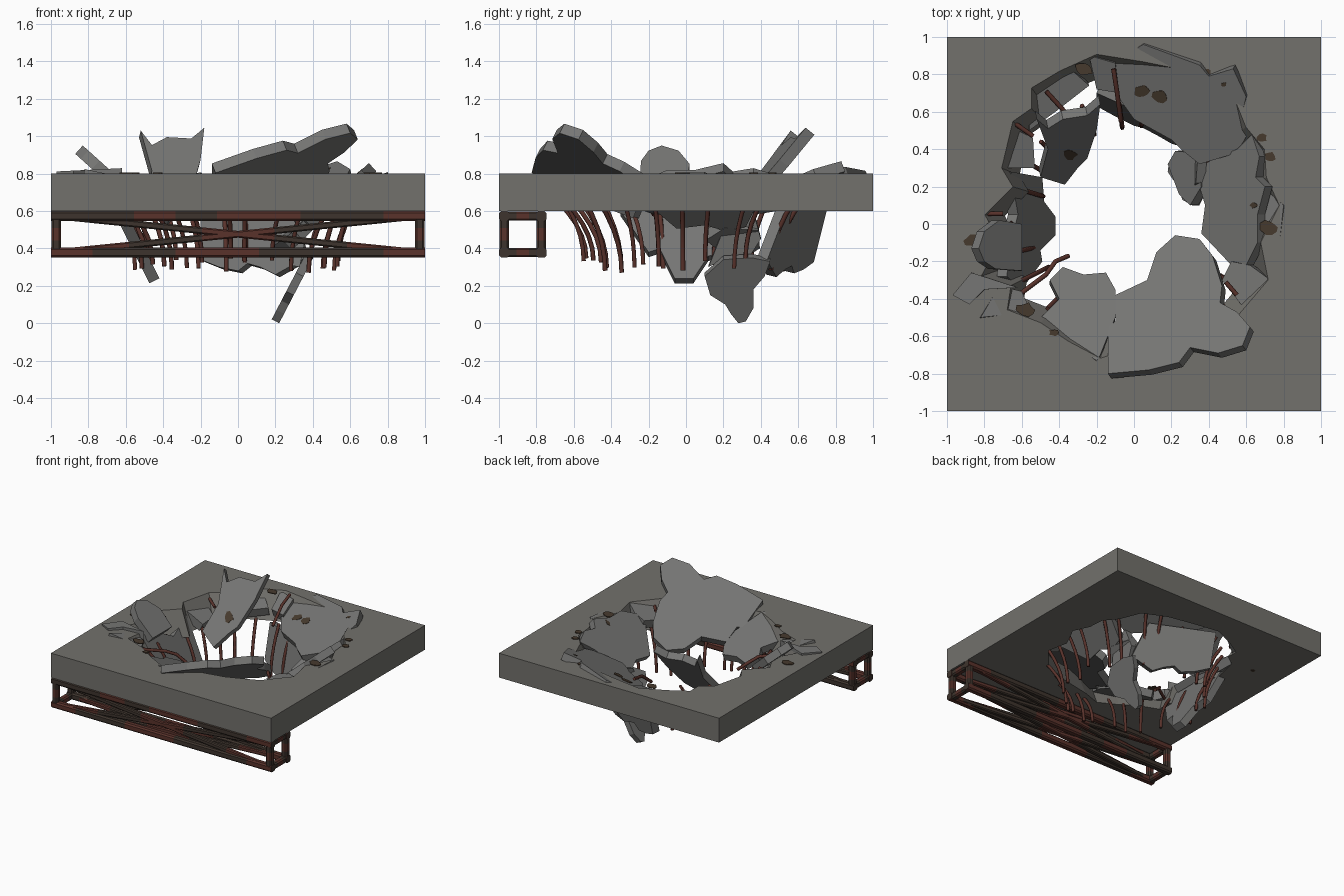
import bpy, bmesh, math, random
from mathutils import Vector

if "Cube" in bpy.data.objects:
    bpy.data.objects.remove(bpy.data.objects["Cube"])

random.seed(4)


def material(name, r, g, b):
    m = bpy.data.materials.new(name)
    m.diffuse_color = (r, g, b, 1)
    m.use_nodes = True
    m.node_tree.nodes["Principled BSDF"].inputs["Base Color"].default_value = m.diffuse_color
    return m


SLAB = material("slab concrete", 0.17, 0.165, 0.15)
CHUNK = material("broken concrete", 0.18, 0.18, 0.175)
RUST = material("red rust", 0.10, 0.032, 0.024)
STEEL = material("dark steel", 0.048, 0.034, 0.026)
STAIN = material("brown stain", 0.062, 0.042, 0.027)


def finish(bm, name, *mats):
    bmesh.ops.recalc_face_normals(bm, faces=bm.faces[:])
    me = bpy.data.meshes.new(name)
    bm.to_mesh(me)
    bm.free()
    for m in mats:
        me.materials.append(m)
    ob = bpy.data.objects.new(name, me)
    bpy.context.collection.objects.link(ob)
    return ob


def prism(name, bottom, top, mat):
    bm = bmesh.new()
    lo = [bm.verts.new(p) for p in bottom]
    hi = [bm.verts.new(p) for p in top]
    bm.faces.new(lo[::-1])
    bm.faces.new(hi)
    n = len(lo)
    for i in range(n):
        j = (i + 1) % n
        bm.faces.new((lo[i], lo[j], hi[j], hi[i]))
    return finish(bm, name, mat)


def plate(name, pts, fn, t=0.06, mat=CHUNK):
    """Flat outline laid on the plane fn(u, v), thickened below it."""
    o = Vector(fn(0, 0))
    n = (Vector(fn(1, 0)) - o).cross(Vector(fn(0, 1)) - o).normalized()
    top = [Vector(fn(*p)) for p in pts]
    return prism(name, [p - n * t for p in top], top, mat)


def tilt(x0, y0, z0, a, b):
    return lambda x, y: (x, y, z0 + a * (x - x0) + b * (y - y0))


# Slab with a ragged hole that narrows downward
bm = bmesh.new()
bmesh.ops.create_cube(bm, size=1)
for v in bm.verts:
    v.co = (v.co.x * 2, v.co.y * 2, 0.7 + v.co.z * 0.2)
slab = finish(bm, "slab", SLAB)
hole = [(.78, .1), (.71, .25), (.7, .4), (.6, .52), (.52, .72), (.3, .82), (.05, .87), (-.2, .91),
        (-.4, .82), (-.55, .73), (-.55, .62), (-.65, .55), (-.71, .3), (-.65, .2), (-.8, .05),
        (-.72, -.1), (-.82, -.28), (-.66, -.33), (-.68, -.46), (-.5, -.53), (-.35, -.63),
        (-.18, -.72), (0, -.66), (.3, -.6), (.55, -.5), (.72, -.3), (.68, -.1)]
cutter = prism("hole_cutter", [(x * .83, y * .83, .55) for x, y in hole],
               [(x * 1.03, y * 1.03, .85) for x, y in hole], SLAB)
mod = slab.modifiers.new("hole", 'BOOLEAN')
mod.operation, mod.solver, mod.object = 'DIFFERENCE', 'EXACT', cutter
bpy.context.view_layer.objects.active = slab
bpy.ops.object.modifier_apply(modifier="hole")
bpy.data.objects.remove(cutter)

# Large broken plates around the hole
front = tilt(.55, -.62, 1.04, .4, -.5)
plate("front_plate", [(-.14, -.80), (.08, -.78), (.24, -.74), (.30, -.66), (.45, -.69), (.58, -.65),
      (.62, -.55), (.55, -.47), (.46, -.42), (.47, -.33), (.42, -.17), (.35, -.08), (.22, -.06),
      (.12, -.15), (.07, -.30), (-.1, -.38), (-.1, -.52), (-.14, -.55)], front)
back = tilt(.55, .75, .84, .21, .38)
plate("back_plate", [(-.11, .87), (.05, .96), (.35, .85), (.4, .79), (.53, .83), (.6, .68),
      (.58, .6), (.62, .5), (.55, .38), (.35, .32), (.25, .4), (.2, .45), (0, .56), (-.1, .7)], back)
right = tilt(.66, 0, .82, .9, 0)
plate("right_plate", [(.37, .32), (.55, .4), (.63, .48), (.67, .36), (.65, .25), (.7, .2), (.66, .05),
      (.66, -.1), (.6, -.22), (.52, -.22), (.36, -.05), (.38, .1), (.35, .2)], right)
plate("left_plate", [(-.66, .28), (-.49, .25), (-.48, .12), (-.42, .04), (-.42, -.06), (-.5, -.14),
      (-.49, -.2), (-.6, -.35), (-.68, -.28), (-.66, -.1), (-.62, .05)], tilt(-.43, 0, .26, -2, 0))
plate("left_spike", [(-.74, -.24), (-.8, -.2), (-.83, -.13), (-.8, -.04), (-.72, .02), (-.6, 0),
      (-.6, -.25)], tilt(-.83, 0, .95, -.9, 0))
back_left = tilt(-.45, .55, 1.0, -.25, 1.25)
plate("back_left_plate", [(-.52, .56), (-.46, .51), (-.38, .56), (-.25, .58), (-.18, .64), (-.2, .5),
      (-.25, .35), (-.3, .3), (-.37, .21), (-.5, .25), (-.46, .4)], back_left)
plate("front_left_plate", [(-.45, -.3), (-.38, -.23), (-.27, -.27), (-.15, -.26), (-.1, -.35),
      (-.1, -.5), (-.18, -.7), (-.2, -.73), (-.35, -.63), (-.5, -.55), (-.5, -.5), (-.4, -.4)],
      tilt(-.3, -.65, .78, -.05, -.4))

# Hanging fragments under the hole
plate("hanging_fragment", [(.1, .25), (.2, .34), (.35, .35), (.45, .33), (.42, .25), (.36, .18),
      (.36, .08), (.32, .01), (.28, .0), (.24, .05), (.21, .1), (.13, .15)],
      lambda y, z: (.22 + .52 * z, y, z), .045)
plate("hanging_wedge", [(.12, .3), (.2, .34), (.33, .34), (.4, .45), (.36, .6), (.22, .55)],
      lambda y, z: (.33 + .2 * (z - .3), y, z), .05)
plate("lower_back_fragment", [(-.2, .62), (-.2, .34), (-.1, .3), (0, .28), (.05, .32), (.12, .3),
      (.2, .26), (.36, .35), (.28, .62)], lambda x, z: (x, .53 - .45 * x + .25 * (z - .3), z))

# Small rubble along the rim: outline, then plane
rubble = [
    ([(-.97, -.38), (-.87, -.26), (-.62, -.34), (-.8, -.35), (-.88, -.43)], (-.9, -.3, .815, .05, 0)),
    ([(-.82, -.5), (-.72, -.33), (-.6, -.36), (-.55, -.47)], (-.7, -.5, .8, -.2, -.1)),
    ([(.47, -.3), (.52, -.2), (.62, -.22), (.73, -.3), (.7, -.4), (.58, -.44)], (.7, -.3, .79, .3, 0)),
    ([(.64, .24), (.8, .1), (.78, -.08), (.65, -.13), (.62, .05)], (.78, 0, .8, .4, 0)),
    ([(-.56, .7), (-.33, .82), (-.24, .74), (-.42, .6), (-.56, .5)], (-.45, .7, .72, -.1, .3)),
    ([(-.7, .3), (-.66, .52), (-.54, .46), (-.53, .3)], (-.7, .4, .75, -.5, 0)),
    ([(-.24, .9), (-.1, .86), (-.08, .7), (-.2, .72)], (-.2, .9, .79, 0, .4)),
    ([(.18, .32), (.22, .39), (.33, .38), (.36, .2), (.3, .1), (.24, .16)], (.35, .3, .56, .9, .1)),
]
for i, (pts, pl) in enumerate(rubble):
    plate(f"rim_rubble_{i + 1}", pts, tilt(*pl), .07)


# Bent reinforcing bars around the hole
def rod(name, pts, r=.0125):
    cu = bpy.data.curves.new(name, 'CURVE')
    cu.dimensions, cu.bevel_depth, cu.bevel_resolution = '3D', r, 1
    cu.use_fill_caps = True
    sp = cu.splines.new('POLY')
    sp.points.add(len(pts) - 1)
    for p, q in zip(sp.points, pts):
        p.co = (*q, 1)
    cu.materials.append(RUST)
    bpy.context.collection.objects.link(bpy.data.objects.new(name, cu))


COUNT = 26
for i in range(COUNT):
    a = math.tau * (i + random.uniform(-.25, .25)) / COUNT
    r0, r1 = random.uniform(.64, .7), random.uniform(.49, .55)
    z1 = random.uniform(.27, .35)
    path = []
    for k in range(6):
        t = k / 5
        r = r0 + (r1 - r0) * (1 - (1 - t) ** 2)
        path.append((r * math.cos(a), r * math.sin(a), .66 + (z1 - .66) * t))
    rod(f"hanging_rebar_{i + 1}", path)
exposed = [[(-.11, .83, .82), (-.09, .7, .79), (-.07, .55, .68)],
           [(-.63, -.39, .7), (-.47, -.27, .68), (-.42, -.2, .64), (-.35, -.17, .58)],
           [(-.83, .055, .77), (-.7, .055, .77)], [(-.47, .71, .78), (-.37, .6, .74)],
           [(-.64, .54, .76), (-.54, .47, .74)], [(.49, -.31, .78), (.55, -.38, .78)]]
for i, p in enumerate(exposed):
    rod(f"exposed_rebar_{i + 1}", p)

# Box truss below the front edge, chords in alternating dark and rusty lengths
bm = bmesh.new()


def beam(a, b, w, mats=(0,)):
    a, b = Vector(a), Vector(b)
    d = (b - a).normalized()
    side = d.cross(Vector((0, 0, 1)) if abs(d.z) < .9 else Vector((1, 0, 0))).normalized()
    up = side.cross(d)
    n = len(mats)
    rings = []
    for k in range(n + 1):
        c = a.lerp(b, k / n)
        rings.append([bm.verts.new(c + w * (.5 * s * side + .5 * u * up) * f)
                      for s, u, f in ((-1, -.6, 1), (-.6, -1, 1), (.6, -1, 1), (1, -.6, 1),
                                      (1, .6, 1), (.6, 1, 1), (-.6, 1, 1), (-1, .6, 1))])
    bm.faces.new(rings[0][::-1])
    bm.faces.new(rings[-1])
    for k, m in enumerate(mats):
        for i in range(8):
            j = (i + 1) % 8
            f = bm.faces.new((rings[k][i], rings[k][j], rings[k + 1][j], rings[k + 1][i]))
            f.material_index = m


Y0, Y1, Z0, Z1, E = -.972, -.773, .378, .573, .972
corners = [(Y0, Z0), (Y1, Z0), (Y1, Z1), (Y0, Z1)]
for i, (y, z) in enumerate(corners):
    beam((-1, y, z), (1, y, z), .054, (0, 0, 1, 0, 1, 1, 0, 0, 1) if i % 2 else (1, 0, 0, 1, 1, 0, 0, 0, 1))
    y2, z2 = corners[(i + 1) % 4]
    for s in (-1, 1):
        beam((s * E, y, z), (s * E, y2, z2), .05, (0, 1, 0))
        beam((-s * E, y, z), (s * E, y2, z2), .036, (0, 0, 1, 0, 1))
finish(bm, "box_truss", STEEL, RUST)

# Thin brown stains lying on the slab and plates
flat = tilt(0, 0, .803, 0, 0)
stains = [(-.27, .83, .05, flat), (.39, .81, .025, flat), (.68, .46, .03, flat), (.73, .36, .03, flat),
          (.72, -.02, .05, flat), (-.86, -.09, .045, flat), (-.58, -.46, .05, flat),
          (-.43, -.58, .025, flat), (.04, .71, .04, back), (.14, .68, .045, back),
          (.48, .745, .015, back), (-.34, .37, .035, back_left), (.64, .1, .02, right),
          (-.75, .5, .02, tilt(0, 0, .601, 0, 0))]
for i, (x, y, r, fn) in enumerate(stains):
    pts = []
    for k in range(10):
        a, q = math.tau * k / 10, r * random.uniform(.75, 1.2)
        pts.append((x + q * math.cos(a), y + .75 * q * math.sin(a)))
    plate(f"stain_{i + 1}", pts, lambda u, v, f=fn: (f(u, v)[0], f(u, v)[1], f(u, v)[2] + .003), .006, STAIN)
